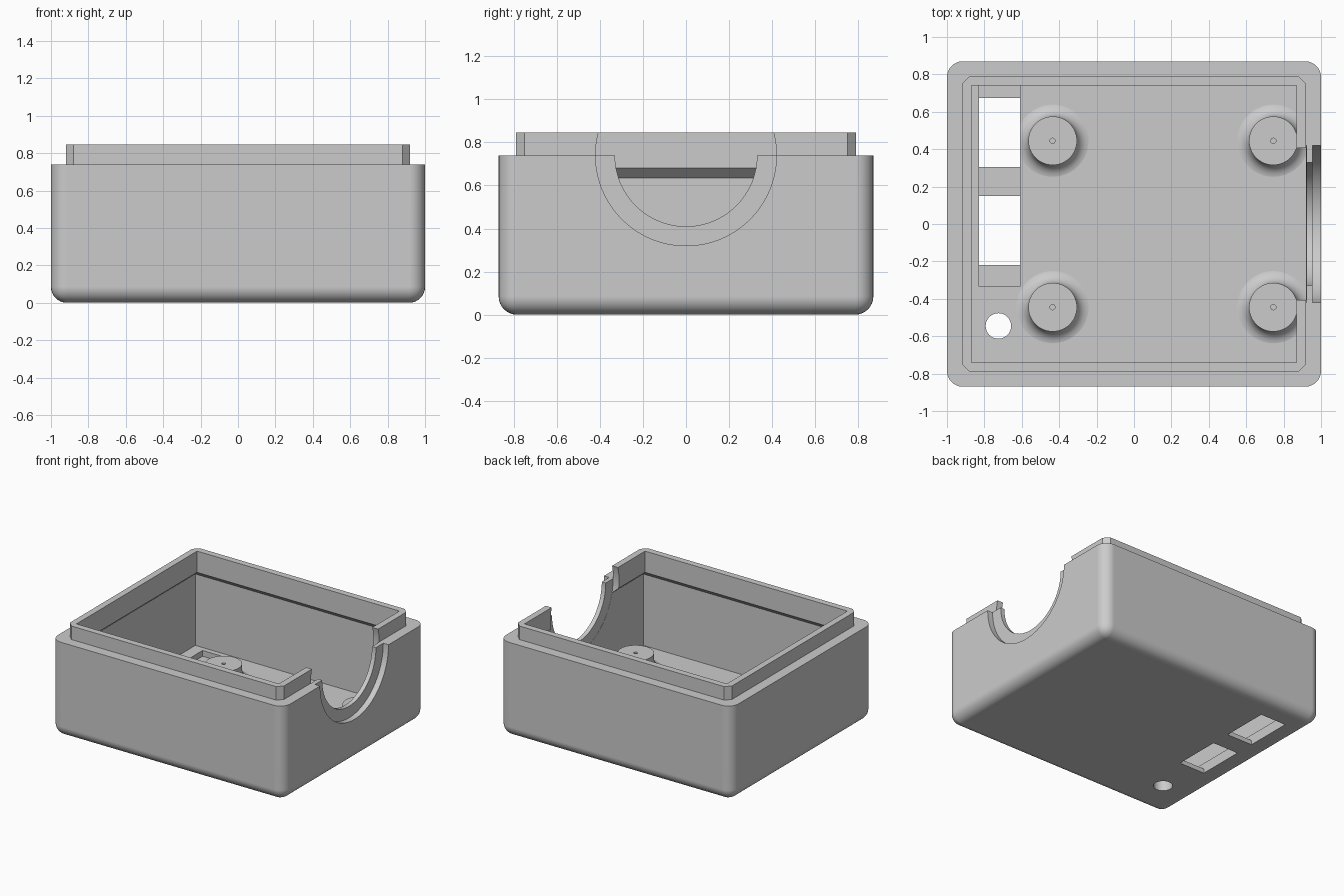
import bpy, bmesh
from math import sin, cos, pi, radians
from mathutils import Matrix

if "Cube" in bpy.data.objects:
    bpy.data.objects.remove(bpy.data.objects["Cube"])

FLOOR = 0.08      # inner floor height
RIM = 0.74        # top of the outer wall
TOP = 0.845       # top of the lip

grey = bpy.data.materials.new("light grey plastic")
grey.use_nodes = True
grey.diffuse_color = (0.6, 0.6, 0.6, 1)
grey.node_tree.nodes["Principled BSDF"].inputs["Base Color"].default_value = (0.6, 0.6, 0.6, 1)


def finish(name, bm):
    bmesh.ops.recalc_face_normals(bm, faces=bm.faces)
    mesh = bpy.data.meshes.new(name)
    bm.to_mesh(mesh)
    bm.free()
    mesh.materials.append(grey)
    obj = bpy.data.objects.new(name, mesh)
    bpy.context.collection.objects.link(obj)
    return obj


def box(name, x0, x1, y0, y1, z0, z1, bevel=0, segments=1, bottom=False):
    """Box with optional bevelled upright edges and bottom edges."""
    bm = bmesh.new()
    bmesh.ops.create_cube(bm, size=1)
    for v in bm.verts:
        v.co.x = x1 if v.co.x > 0 else x0
        v.co.y = y1 if v.co.y > 0 else y0
        v.co.z = z1 if v.co.z > 0 else z0
    if bevel:
        edges = []
        for e in bm.edges:
            a, b = e.verts[0].co.z, e.verts[1].co.z
            if abs(a - b) > 1e-4 or (bottom and abs(a - z0) < 1e-4):
                edges.append(e)
        bmesh.ops.bevel(bm, geom=edges, offset=bevel, segments=segments,
                        profile=0.5, affect='EDGES')
    return finish(name, bm)


def cylinder(name, radius, x, y, z, length, along_x=False, sides=48):
    bm = bmesh.new()
    m = Matrix.Translation((x, y, z))
    if along_x:
        m = m @ Matrix.Rotation(pi / 2, 4, 'Y')
    bmesh.ops.create_cone(bm, cap_ends=True, segments=sides, radius1=radius,
                          radius2=radius, depth=length, matrix=m)
    return finish(name, bm)


def loft(name, rings):
    """Closed solid through a list of rings of points."""
    bm = bmesh.new()
    loops = [[bm.verts.new(p) for p in ring] for ring in rings]
    n = len(loops[0])
    for a, b in zip(loops, loops[1:]):
        for i in range(n):
            j = (i + 1) % n
            bm.faces.new((a[i], a[j], b[j], b[i]))
    bm.faces.new(loops[0][::-1])
    bm.faces.new(loops[-1])
    return finish(name, bm)


def rect(hx, hy, z):
    return [(-hx, -hy, z), (hx, -hy, z), (hx, hy, z), (-hx, hy, z)]


def combine(target, tool, operation):
    mod = target.modifiers.new("combine", 'BOOLEAN')
    mod.operation = operation
    mod.solver = 'EXACT'
    mod.object = tool
    bpy.context.view_layer.objects.active = target
    bpy.ops.object.modifier_apply(modifier=mod.name)
    bpy.data.objects.remove(tool)


# Outer shell with rounded corners, plus the chamfered lip
base = box("enclosure_base", -1, 1, -0.87, 0.87, 0, RIM, 0.085, 8, True)
combine(base, box("lip", -0.92, 0.92, -0.79, 0.79, 0.5, TOP, 0.04), 'UNION')

# Cavity, narrowing under the lip
combine(base, loft("cavity", [rect(0.92, 0.79, FLOOR), rect(0.92, 0.79, 0.635),
                              rect(0.87, 0.74, 0.68), rect(0.87, 0.74, 1)]), 'DIFFERENCE')

# Stepped round opening in the left wall
for radius, x0, x1 in ((0.33, 0.8, 1.1), (0.42, 0.955, 1.1), (0.42, 0.8, 0.921)):
    combine(base, cylinder("opening", radius, (x0 + x1) / 2, 0, RIM, x1 - x0, True, 96),
            'DIFFERENCE')

# Four screw posts with filleted feet and pilot holes
FILLET = 0.075
profile = [(0.205, 0.05)]
for k in range(9):
    t = pi / 2 * (1 - k / 8)
    profile.append((0.13 + FILLET * (1 - cos(t)), FLOOR - 0.001 + FILLET * (1 - sin(t))))
profile.append((0.13, 0.2))
for x in (-0.435, 0.745):
    for y in (-0.445, 0.445):
        rings = [[(x + r * cos(2 * pi * i / 48), y + r * sin(2 * pi * i / 48), z)
                  for i in range(48)] for r, z in profile]
        combine(base, loft("post", rings), 'UNION')
        combine(base, cylinder("pilot_hole", 0.014, x, y, 0.18, 0.1, sides=16), 'DIFFERENCE')

# Recessed slot in the floor with two through windows, and a round cable hole
combine(base, box("slot", -0.83, -0.61, -0.335, 0.75, 0.035, 0.3), 'DIFFERENCE')
for y0, y1 in ((-0.22, 0.15), (0.305, 0.675)):
    combine(base, box("window", -0.83, -0.61, y0, y1, -0.1, 0.3), 'DIFFERENCE')
combine(base, cylinder("cable_hole", 0.068, -0.725, -0.545, 0, 0.4), 'DIFFERENCE')

# Smooth rounded parts, crisp flat faces
bpy.ops.object.select_all(action='DESELECT')
base.select_set(True)
bpy.context.view_layer.objects.active = base
bpy.ops.object.shade_smooth_by_angle(angle=radians(30))
normals = base.modifiers.new("weighted normals", 'WEIGHTED_NORMAL')
normals.keep_sharp = True
